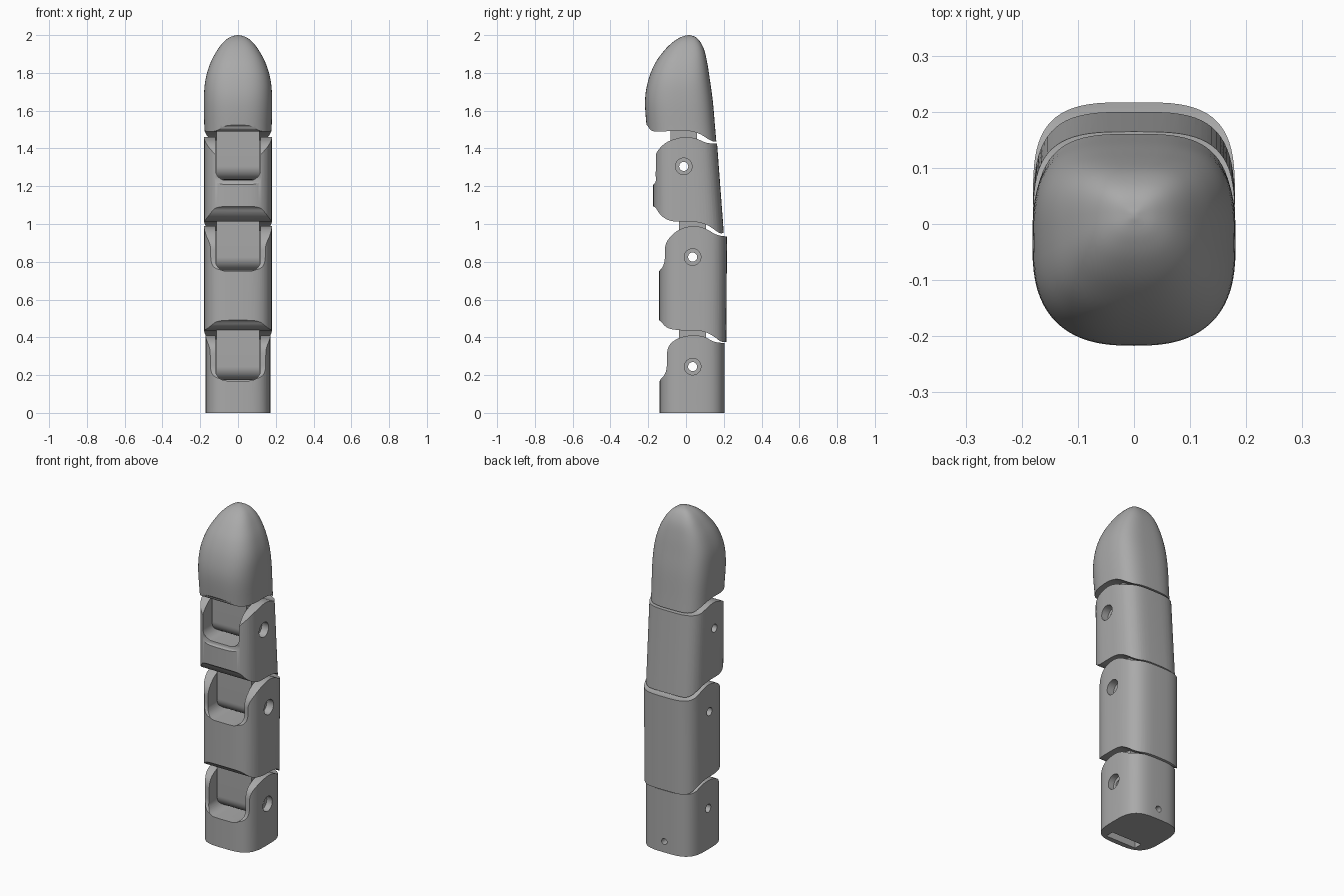
import bpy, bmesh, math
from mathutils import Vector

if "Cube" in bpy.data.objects:
    bpy.data.objects.remove(bpy.data.objects["Cube"])

grey = bpy.data.materials.new("plain_grey")
grey.use_nodes = True
grey.diffuse_color = (0.4, 0.4, 0.4, 1)
grey.node_tree.nodes["Principled BSDF"].inputs["Base Color"].default_value = (0.4, 0.4, 0.4, 1)


def loft(name, rings):
    """Skin equal-length closed rings and cap both ends."""
    bm = bmesh.new()
    loops = [[bm.verts.new(p) for p in ring] for ring in rings]
    n = len(loops[0])
    for a, b in zip(loops, loops[1:]):
        for i in range(n):
            j = (i + 1) % n
            bm.faces.new((a[i], a[j], b[j], b[i]))
    bm.faces.new(loops[0][::-1])
    bm.faces.new(loops[-1])
    bmesh.ops.recalc_face_normals(bm, faces=bm.faces)
    mesh = bpy.data.meshes.new(name)
    bm.to_mesh(mesh)
    bm.free()
    mesh.materials.append(grey)
    obj = bpy.data.objects.new(name, mesh)
    bpy.context.collection.objects.link(obj)
    return obj


def prism_x(name, profile, x0, x1):
    return loft(name, [[(x, y, z) for y, z in profile] for x in (x0, x1)])


def prism_y(name, profile, y0, y1):
    return loft(name, [[(x, y, z) for x, z in profile] for y in (y0, y1)])


def soften(points, reach=0.02):
    """Round every corner of a closed profile by a limited reach."""
    pts = [Vector(p) for p in points]
    for _ in range(3):
        out = []
        for a, b in zip(pts, pts[1:] + pts[:1]):
            d = b - a
            step = d * min(0.25, reach / d.length)
            out += [a + step, b - step]
        pts, reach = out, reach / 2
    return pts


def circle(cx, cz, r, start=0, sweep=360, n=40):
    steps = n if sweep == 360 else n + 1
    return [(cx + r * math.cos(math.radians(start + sweep * i / n)),
             cz + r * math.sin(math.radians(start + sweep * i / n))) for i in range(steps)]


def section(z, half, front, back, n_front=3.4, n_back=3.4):
    """Rounded-square cross-section."""
    mid, depth, ring = (front + back) / 2, (back - front) / 2, []
    for i in range(72):
        t = 2 * math.pi * i / 72
        c, s = math.cos(t), math.sin(t)
        e = 2 / (n_back if s > 0 else n_front)
        ring.append((half * math.copysign(abs(c) ** e, c),
                     mid + depth * math.copysign(abs(s) ** e, s), z))
    return ring


def combine(obj, cutter, operation="DIFFERENCE"):
    mod = obj.modifiers.new("cut", "BOOLEAN")
    mod.object, mod.operation, mod.solver = cutter, operation, "EXACT"
    bpy.context.view_layer.objects.active = obj
    bpy.ops.object.modifier_apply(modifier=mod.name)
    bpy.data.objects.remove(cutter)


def finish(obj):
    bpy.ops.object.select_all(action="DESELECT")
    obj.select_set(True)
    bpy.context.view_layer.objects.active = obj
    bpy.ops.object.shade_smooth_by_angle(angle=math.radians(32))


def add_pin_hole(obj, hinge, bore=True):
    combine(obj, prism_x("hole", circle(*hinge, 0.024), -0.4, 0.4))
    if bore:
        combine(obj, prism_x("bore", circle(*hinge, 0.044), 0.135, 0.4))


def add_socket(obj, hinge):
    """U-shaped front pocket for the knuckle, plus its pin hole."""
    y, z = hinge
    floor, w, r = z - 0.075, 0.12, 0.06
    shape = (circle(-w + r, floor + r, r, 180, 90, 10)
             + circle(w - r, floor + r, r, 270, 90, 10) + [(w, z + 0.4), (-w, z + 0.4)])
    combine(obj, prism_y("pocket", shape, -0.5, y + 0.085))
    add_pin_hole(obj, hinge)


def add_knuckle(name, hinge, top):
    """Rounded tongue hanging from the part above into the socket."""
    y, z = hinge
    r = 0.071
    shape = circle(y, z, r, 180, 180, 24) + [(y + r, top), (y - r, top)]
    obj = prism_x(name, shape, -0.114, 0.114)
    add_pin_hole(obj, hinge, False)
    finish(obj)


hinges = [(0.035, 0.245), (0.035, 0.825), (-0.012, 1.305)]

# Side outlines (y, z); the front and back overshoot where the hull rules
base_side = [(-0.3, -0.1), (-0.3, 0.17), (-0.14, 0.17), (-0.102, 0.215), (-0.1, 0.35),
             (-0.05, 0.395), (0.03, 0.414), (0.1, 0.405), (0.15, 0.372), (0.3, 0.368),
             (0.3, -0.1)]
lower_side = [(-0.3, 0.5), (-0.143, 0.5), (-0.105, 0.448), (-0.04, 0.437), (0.09, 0.435),
              (0.145, 0.408), (0.185, 0.375), (0.215, 0.374), (0.3, 0.42), (0.3, 0.935),
              (0.17, 0.935), (0.1, 0.98), (0.03, 0.993), (-0.05, 0.967), (-0.112, 0.9),
              (-0.112, 0.79), (-0.143, 0.745), (-0.3, 0.745)]
middle_side = [(-0.3, 1.1), (-0.166, 1.1), (-0.137, 1.045), (-0.08, 1.012), (0.06, 1.012),
               (0.12, 0.993), (0.175, 0.951), (0.195, 0.95), (0.3, 1.0), (0.3, 1.426),
               (0.11, 1.426), (0.06, 1.452), (-0.01, 1.465), (-0.11, 1.434), (-0.166, 1.37),
               (-0.166, 1.27), (-0.155, 1.235), (-0.174, 1.2), (-0.3, 1.2)]
tip_side = [(-0.3, 1.56), (-0.207, 1.53), (-0.185, 1.487), (0.0, 1.496), (0.07, 1.482),
            (0.135, 1.437), (0.16, 1.437), (0.3, 1.46), (0.3, 2.1), (-0.3, 2.1)]

# Hulls: name, outline, bottom and top section (z, half width, front, back), hinge
segments = [
    ("base_segment", base_side, (0, 0.172, -0.14, 0.205), (0.6, 0.172, -0.14, 0.205)),
    ("lower_segment", lower_side, (0.3, 0.18, -0.143, 0.213), (1.1, 0.18, -0.143, 0.218)),
    ("middle_segment", middle_side, (0.9, 0.18, -0.174, 0.204), (1.5, 0.18, -0.174, 0.159)),
]
for (name, side, low, high), hinge in zip(segments, hinges):
    seg = loft(name, [section(*low), section(*high)])
    combine(seg, prism_x("outline", soften(side), -0.5, 0.5), "INTERSECT")
    add_socket(seg, hinge)
    if name == "base_segment":
        # Cord slot underneath and small screw hole at the back
        slot = [(-0.1, -0.1), (0.1, -0.1), (0.1, 0.1), (-0.1, 0.1)]
        combine(seg, prism_y("slot", slot, -0.11, -0.06))
        combine(seg, prism_y("screw", circle(0, 0.065, 0.018), 0.12, 0.4))
    finish(seg)

# Fingertip: domed loft trimmed along its lower edge
keys = [Vector(k) for k in [
    (1.38, 0.176, -0.195, 0.166), (1.5, 0.178, -0.207, 0.155), (1.65, 0.181, -0.217, 0.142),
    (1.76, 0.173, -0.2, 0.127), (1.85, 0.147, -0.164, 0.113), (1.92, 0.11, -0.114, 0.097),
    (1.965, 0.075, -0.067, 0.075), (1.99, 0.04, -0.025, 0.05), (2.0, 0.005, 0.01, 0.02)]]
keys = [Vector(k) for k in keys]
rings = []
for i in range(len(keys) - 1):
    a, b = keys[i], keys[i + 1]
    ta = (b - keys[max(i - 1, 0)]) / 2
    tb = (keys[min(i + 2, len(keys) - 1)] - a) / 2
    for s in range(5):
        t = s / 5
        k = (a * (2*t**3 - 3*t**2 + 1) + ta * (t**3 - 2*t**2 + t)
             + b * (3*t**2 - 2*t**3) + tb * (t**3 - t**2))
        rings.append(section(*k, 2.6, 3.2))
rings.append(section(*keys[-1], 2.6, 3.2))
tip = loft("fingertip", rings)
combine(tip, prism_x("outline", soften(tip_side), -0.5, 0.5), "INTERSECT")
finish(tip)

# Knuckles joining each part to the one below
for name, hinge, top in zip(("lower_knuckle", "middle_knuckle", "tip_knuckle"),
                            hinges, (0.52, 1.1, 1.56)):
    add_knuckle(name, hinge, top)
